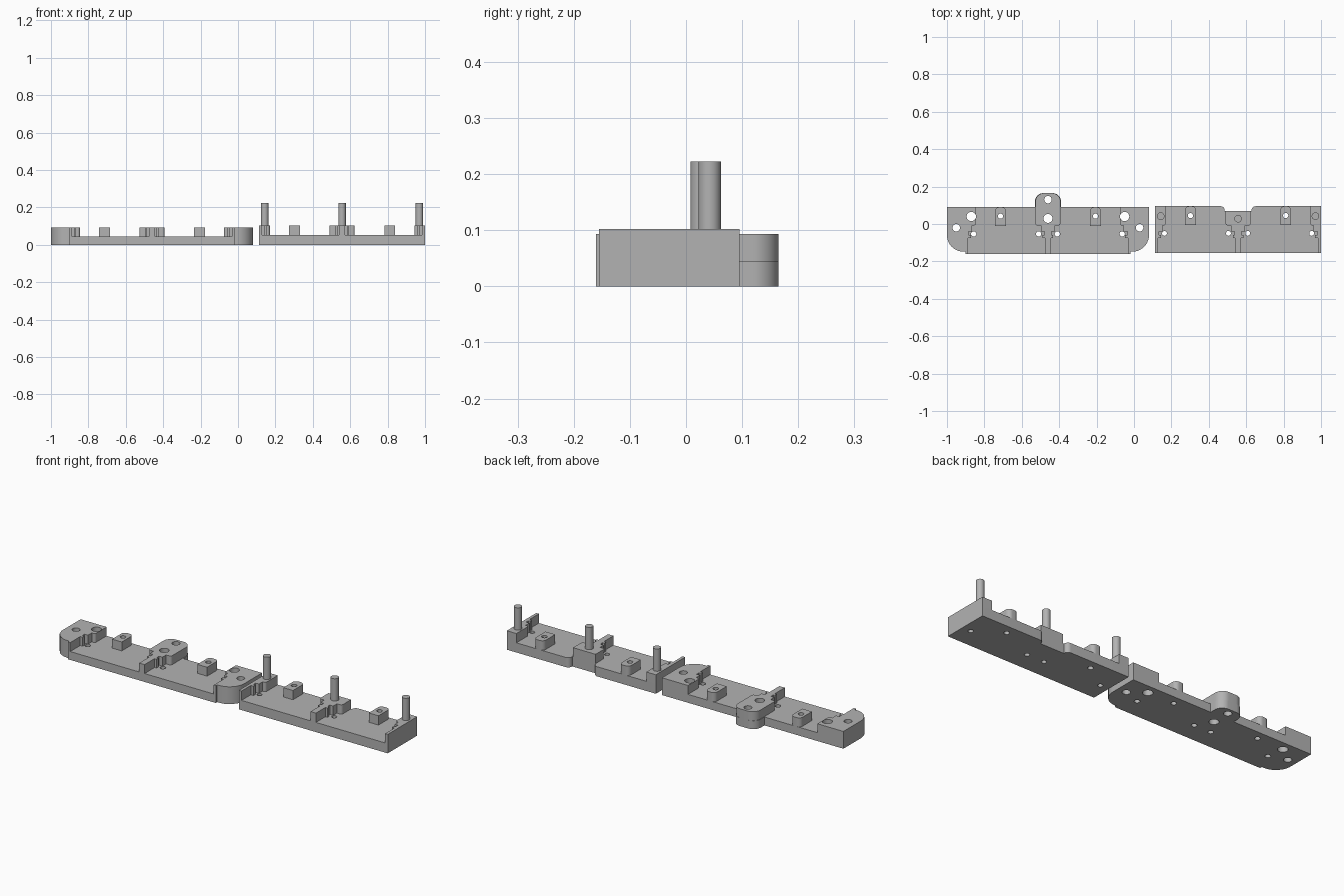
import bpy, bmesh, math
from mathutils import Vector

cube = bpy.data.objects.get("Cube")
if cube:
    bpy.data.objects.remove(cube, do_unlink=True)

grey = bpy.data.materials.new("plain_grey")
grey.use_nodes = True
grey.diffuse_color = (0.45, 0.45, 0.45, 1)
grey.node_tree.nodes["Principled BSDF"].inputs["Base Color"].default_value = (0.45, 0.45, 0.45, 1)


def rounded(points, steps=8):
    """Turn (x, y, radius) corners into an outline with filleted corners."""
    out = []
    n = len(points)
    for i, (x, y, r) in enumerate(points):
        p = Vector((x, y))
        if r == 0:
            out.append(p)
            continue
        a = (Vector(points[i - 1][:2]) - p).normalized()
        b = (Vector(points[(i + 1) % n][:2]) - p).normalized()
        half = a.angle(b) / 2
        start = p + a * (r / math.tan(half))
        end = p + b * (r / math.tan(half))
        centre = p + (a + b).normalized() * (r / math.sin(half))
        for k in range(steps + 1):
            v = start.lerp(end, k / steps) - centre
            out.append(centre + v.normalized() * r)
    return out


def add_prism(bm, outline, z0, z1):
    face = bm.faces.new([bm.verts.new((p[0], p[1], z0)) for p in outline])
    top = bmesh.ops.extrude_face_region(bm, geom=[face])["geom"]
    bmesh.ops.translate(bm, vec=(0, 0, z1 - z0),
                        verts=[g for g in top if isinstance(g, bmesh.types.BMVert)])


def circle(x, y, r, n=24):
    return [(x + r * math.cos(math.tau * k / n), y + r * math.sin(math.tau * k / n))
            for k in range(n)]


def finish(name, bm):
    bmesh.ops.recalc_face_normals(bm, faces=bm.faces[:])
    mesh = bpy.data.meshes.new(name)
    bm.to_mesh(mesh)
    bm.free()
    mesh.materials.append(grey)
    obj = bpy.data.objects.new(name, mesh)
    bpy.context.collection.objects.link(obj)
    return obj


def activate(obj):
    bpy.ops.object.select_all(action="DESELECT")
    obj.select_set(True)
    bpy.context.view_layer.objects.active = obj


def part(name, corners, z0, z1, holes=()):
    """Extruded outline with vertical through holes."""
    bm = bmesh.new()
    add_prism(bm, rounded(corners), z0, z1)
    obj = finish(name, bm)
    activate(obj)
    if holes:
        bm = bmesh.new()
        for h in holes:
            add_prism(bm, circle(*h), -0.1, 0.3)
        cutter = finish("hole_cutter", bm)
        cutter.hide_render = True
        mod = obj.modifiers.new("holes", "BOOLEAN")
        mod.operation = "DIFFERENCE"
        mod.solver = "EXACT"
        mod.object = cutter
        bpy.ops.object.modifier_apply(modifier="holes")
        bpy.data.objects.remove(cutter, do_unlink=True)
    bpy.ops.object.shade_smooth_by_angle(angle=math.radians(35))
    return obj


def mirror(points, cx):
    return [(2 * cx - x, y, r) for x, y, r in points]


def both(points, cx):
    """Half outline followed by its mirrored half in reverse."""
    return points + mirror(points, cx)[::-1]


def post(name, x, back, z0, z1, hole):
    w = 0.029
    part(name, both([(x - w, back - 0.1, 0), (x - w, back, 0.022)], x), z0, z1, [hole])


# Long plate with rounded ends and a rear tab
cx, low, high = -0.46, 0.045, 0.093
half_holes = [(-0.87, 0.04, 0.025), (-0.95, -0.02, 0.02),
              (-0.857, -0.053, 0.014), (-0.51, -0.053, 0.014), (-0.714, 0.042, 0.014)]
mid_holes = [(cx, 0.13, 0.02), (cx, 0.03, 0.024)]
part("left_plate",
     both([(-0.9, -0.16, 0), (-0.9, -0.148, 0), (-1, -0.148, 0.088), (-1, 0.09, 0),
           (-0.53, 0.09, 0), (-0.53, 0.165, 0.045)], cx),
     0, low, half_holes + mirror(half_holes, cx) + mid_holes)

# Raised end blocks with a wall, lugs and locating notch
end = [(-0.9, -0.16, 0), (-0.9, -0.148, 0), (-1, -0.148, 0.088), (-1, 0.09, 0),
       (-0.845, 0.09, 0), (-0.845, -0.008, 0.012), (-0.865, -0.008, 0),
       (-0.865, -0.04, 0), (-0.885, -0.04, 0), (-0.885, -0.06, 0),
       (-0.872, -0.06, 0), (-0.872, -0.075, 0), (-0.887, -0.075, 0), (-0.887, -0.16, 0)]
part("left_end_block", end, low, high, half_holes)
part("inner_end_block", mirror(end, cx), low, high, mirror(half_holes, cx))


def middle(name, x, back, radius, width, z0, z1, holes):
    """Central block continuing forward as a narrow wall with lugs."""
    front = -0.16 if x < 0 else -0.155
    half = [(x - 0.016, front, 0), (x - 0.016, -0.075, 0), (x - 0.028, -0.075, 0),
            (x - 0.028, -0.06, 0), (x - 0.018, -0.06, 0), (x - 0.018, -0.04, 0),
            (x - 0.038, -0.04, 0), (x - 0.038, -0.008, 0), (x - width, -0.008, 0.012),
            (x - width, back, radius)]
    part(name, both(half, x), z0, z1, holes)


middle("left_middle_block", cx, 0.165, 0.045, 0.067, low, high, mid_holes)
for label, x in (("outer", -0.714), ("inner", -0.206 - 0.06)):
    x = -0.714 if label == "outer" else 2 * cx + 0.714 - 0.0
    post("left_" + label + "_post", x, 0.09, low, high, (x, 0.042, 0.014))
post_x = 2 * cx + 0.714

# Second plate with a notched rear edge
cx, low, high = 0.5565, 0.052, 0.102
half_holes = [(0.163, -0.05, 0.013), (0.505, -0.05, 0.013), (0.302, 0.045, 0.014)]
part("right_plate",
     both([(0.113, -0.155, 0), (0.113, 0.095, 0), (0.485, 0.095, 0.022),
           (0.485, 0.07, 0)], cx),
     0, low, half_holes + mirror(half_holes, cx))
end = [(0.113, -0.155, 0), (0.113, 0.095, 0), (0.17, 0.095, 0), (0.17, -0.008, 0.012),
       (0.152, -0.008, 0), (0.152, -0.04, 0), (0.133, -0.04, 0), (0.133, -0.06, 0),
       (0.145, -0.06, 0), (0.145, -0.075, 0), (0.129, -0.075, 0), (0.129, -0.155, 0)]
part("right_inner_end_block", end, low, high)
part("right_outer_end_block", mirror(end, cx), low, high)
middle("right_middle_block", cx, 0.07, 0, 0.067, low, high, [])
for label, x in (("inner", 0.302), ("outer", 2 * cx - 0.302)):
    post("right_" + label + "_post", x, 0.095, low, high, (x, 0.045, 0.014))

# Upright locating pins
for label, x, y in (("inner", 0.143, 0.042), ("middle", cx, 0.028),
                    ("outer", 2 * cx - 0.143, 0.042)):
    bm = bmesh.new()
    add_prism(bm, circle(x, y, 0.02, 32), high, 0.222)
    activate(finish(label + "_pin", bm))
    bpy.ops.object.shade_smooth_by_angle(angle=math.radians(35))
